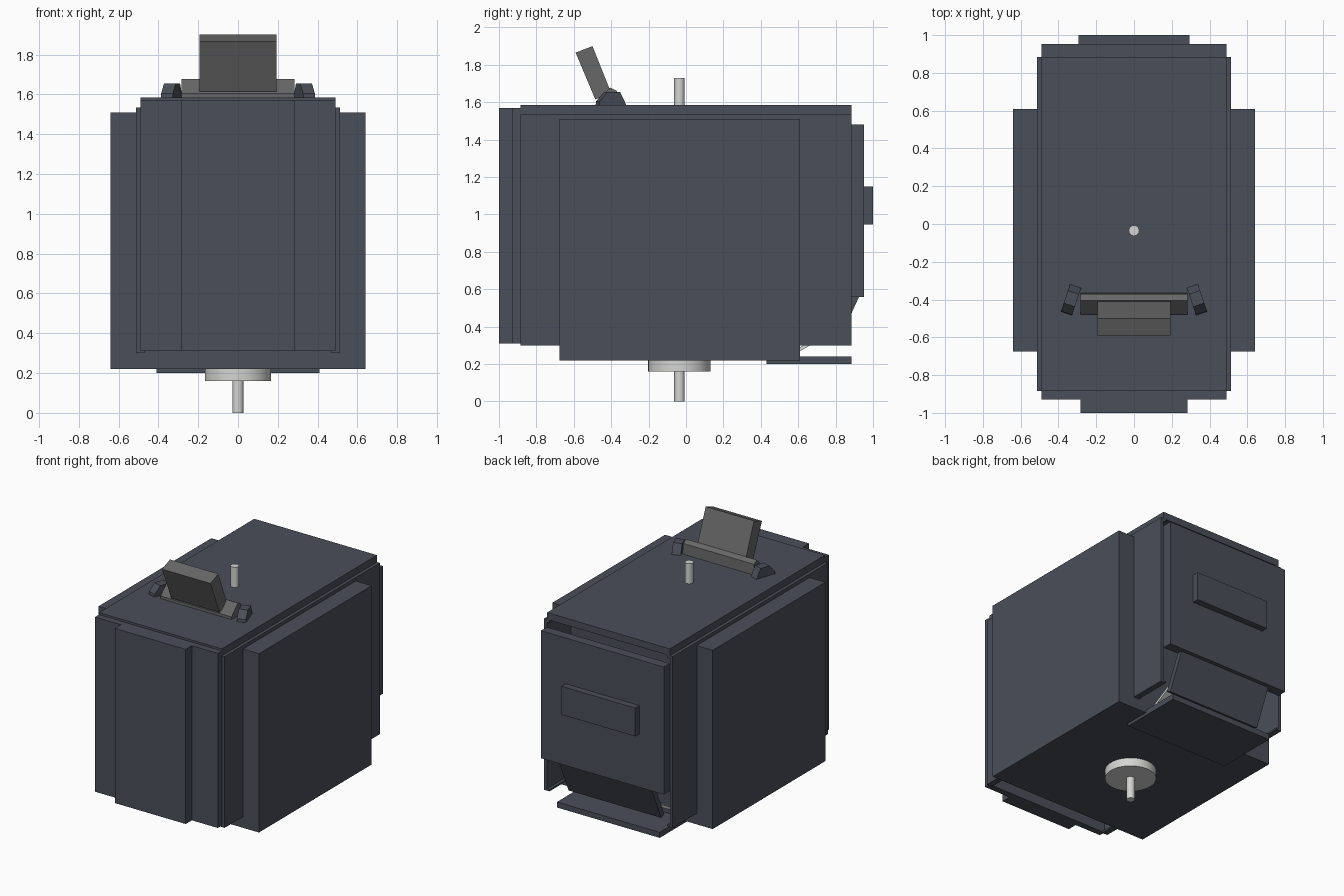
import bpy, bmesh, math
from mathutils import Matrix, Vector

if "Cube" in bpy.data.objects:
    bpy.data.objects.remove(bpy.data.objects["Cube"])


def material(name, rgb):
    m = bpy.data.materials.new(name)
    m.diffuse_color = (*rgb, 1)
    m.use_nodes = True
    m.node_tree.nodes["Principled BSDF"].inputs["Base Color"].default_value = m.diffuse_color
    return m


DARK = material("dark slate", (0.068, 0.077, 0.098))
GREY = material("mid grey", (0.135, 0.135, 0.135))
LIGHT = material("light grey", (0.66, 0.66, 0.65))


def finish(name, bm, mat):
    bmesh.ops.recalc_face_normals(bm, faces=bm.faces)
    me = bpy.data.meshes.new(name)
    bm.to_mesh(me)
    bm.free()
    me.materials.append(mat)
    ob = bpy.data.objects.new(name, me)
    bpy.context.collection.objects.link(ob)
    return ob


def box(name, x, y, z, mat=DARK):
    """Box from (min, max) ranges on each axis."""
    bm = bmesh.new()
    bmesh.ops.create_cube(bm, size=1)
    for v in bm.verts:
        v.co = Vector([(r[0] + r[1]) / 2 + c * (r[1] - r[0]) for r, c in zip((x, y, z), v.co)])
    return finish(name, bm, mat)


def prism(name, profile, x, mat=DARK, matrix=Matrix()):
    """(y, z) profile extruded along x."""
    bm = bmesh.new()
    face = bm.faces.new([bm.verts.new((x[0], a, b)) for a, b in profile])
    ext = bmesh.ops.extrude_face_region(bm, geom=[face])["geom"]
    for v in ext:
        if isinstance(v, bmesh.types.BMVert):
            v.co.x = x[1]
    bm.transform(matrix)
    return finish(name, bm, mat)


def cylinder(name, radius, z, sides, mat=LIGHT):
    bm = bmesh.new()
    bmesh.ops.create_cone(bm, cap_ends=True, segments=sides, radius1=radius, radius2=radius,
                          depth=z[1] - z[0],
                          matrix=Matrix.Translation((0, -0.035, (z[0] + z[1]) / 2)))
    ob = finish(name, bm, mat)
    for p in ob.data.polygons:
        p.use_smooth = abs(p.normal.z) < 0.5
    return ob


# Cabinet: wide core block and lid
box("core_block", (-0.64, 0.64), (-0.675, 0.61), (0.22, 1.51))
box("lid", (-0.49, 0.49), (-0.885, 0.885), (1.535, 1.585))

# Thin side walls with folded lips at top and bottom
for s, side in ((-1, "left"), (1, "right")):
    def span(a, b):
        return tuple(sorted((s * a, s * b)))
    box(side + "_wall", span(0.49, 0.513), (-0.885, 0.885), (0.30, 1.535))
    box(side + "_bottom_lip", span(0.47, 0.49), (-0.885, 0.885), (0.30, 0.313))
    box(side + "_top_lip", span(0.47, 0.49), (-0.885, 0.885), (1.515, 1.535))

# Front door with raised centre
box("front_door", (-0.49, 0.49), (-0.93, -0.885), (0.31, 1.57))
box("front_raised_panel", (-0.283, 0.283), (-1.0, -0.93), (0.31, 1.57))

# Rear panel, badge plate, chute flap, ramp and tray
box("rear_panel", (-0.49, 0.49), (0.885, 0.953), (0.56, 1.48))
box("rear_plate", (-0.295, 0.295), (0.953, 1.0), (0.945, 1.15))
prism("chute_flap", [(0.925, 0.56), (0.81, 0.305), (0.775, 0.32), (0.885, 0.56)], (-0.37, 0.37))
prism("chute_ramp", [(0.61, 0.27), (0.80, 0.375), (0.79, 0.39), (0.60, 0.285)], (-0.35, 0.35), LIGHT)
box("bottom_tray", (-0.41, 0.41), (0.43, 0.885), (0.20, 0.24))

# Spindle above and below, with collar disc
cylinder("top_pin", 0.028, (1.58, 1.73), 16)
cylinder("bottom_pin", 0.028, (0.0, 0.17), 16)
cylinder("collar_disc", 0.167, (0.16, 0.225), 48)

# Tilted display on its foot
prism("display", [(-0.485, 1.615), (-0.40, 1.65), (-0.50, 1.90), (-0.59, 1.865)], (-0.193, 0.193), GREY)
prism("display_foot", [(-0.478, 1.58), (-0.478, 1.605), (-0.405, 1.678), (-0.37, 1.66), (-0.365, 1.58)],
      (-0.283, 0.283), GREY)

# Angled wedges either side of the foot
wedge = [(-0.078, 1.58), (-0.075, 1.605), (-0.03, 1.655), (0.04, 1.655), (0.075, 1.585), (0.075, 1.58)]
for s, side in ((-1, "left"), (1, "right")):
    place = Matrix.Translation((s * 0.333, -0.4, 0)) @ Matrix.Rotation(s * math.radians(18.5), 4, "Z")
    prism(side + "_foot_wedge", wedge, (-0.031, 0.031), DARK, place)
